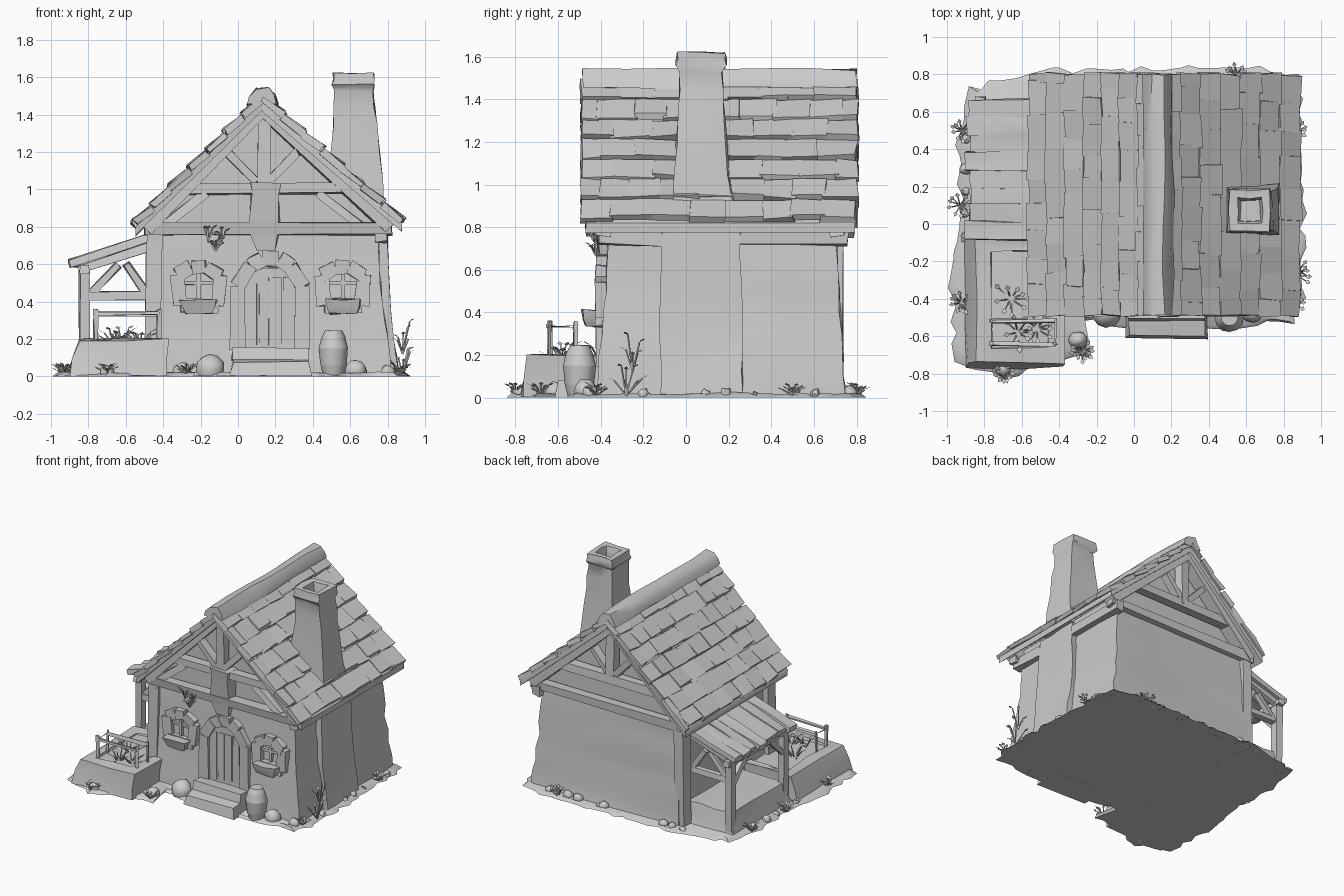
import bpy, bmesh, math, random
from mathutils import Vector, Matrix

random.seed(4)
if "Cube" in bpy.data.objects:
    bpy.data.objects.remove(bpy.data.objects["Cube"])

clay = bpy.data.materials.new("pale_grey_clay")
clay.use_nodes = True
clay.diffuse_color = (0.6, 0.6, 0.6, 1)
clay.node_tree.nodes["Principled BSDF"].inputs["Base Color"].default_value = (0.6, 0.6, 0.6, 1)
Y, Z = Vector((0, 1, 0)), Vector((0, 0, 1))


def finish(name, bm, jitter=0.006, angle=48):
    """Roughen the mesh by hand-hewn wobble and make an object of it."""
    for v in bm.verts:
        v.co += Vector([random.uniform(-jitter, jitter) for _ in range(3)])
        v.co.z = max(v.co.z, 0)
    bmesh.ops.recalc_face_normals(bm, faces=bm.faces)
    mesh = bpy.data.meshes.new(name)
    bm.to_mesh(mesh)
    bm.free()
    mesh.materials.append(clay)
    ob = bpy.data.objects.new(name, mesh)
    bpy.context.collection.objects.link(ob)
    bpy.ops.object.select_all(action="DESELECT")
    ob.select_set(True)
    bpy.context.view_layer.objects.active = ob
    bpy.ops.object.shade_smooth_by_angle(angle=math.radians(angle))


def beam(bm, a, b, w, h, side=Y, cuts=0):
    """Bar from a to b, w wide along side and h deep across it."""
    a, b = Vector(a), Vector(b)
    d = (b - a).normalized()
    s = (side - d * side.dot(d)).normalized()
    n = d.cross(s)
    m = Matrix((s * w, n * h, b - a)).transposed().to_4x4()
    m.translation = (a + b) / 2
    vs = bmesh.ops.create_cube(bm, size=1, matrix=m)["verts"]
    if cuts:
        edges = list({e for v in vs for e in v.link_edges})
        bmesh.ops.subdivide_edges(bm, edges=edges, cuts=cuts, use_grid_fill=True)


def beams(name, bars, w, h, jitter=0.007, side=Y):
    bm = bmesh.new()
    for a, b in bars:
        beam(bm, a, b, w, h, side)
    finish(name, bm, jitter)


def loft(name, rings, cuts=0, jitter=0.008):
    """Rectangles (x0, x1, y0, y1, z) joined one above another."""
    bm = bmesh.new()
    loops = [[bm.verts.new(p) for p in ((x0, y0, z), (x1, y0, z), (x1, y1, z), (x0, y1, z))]
             for x0, x1, y0, y1, z in rings]
    for lo, hi in zip(loops, loops[1:]):
        for i in range(4):
            j = (i + 1) % 4
            bm.faces.new((lo[i], lo[j], hi[j], hi[i]))
    bm.faces.new(loops[0])
    bm.faces.new(loops[-1])
    if cuts:
        bmesh.ops.subdivide_edges(bm, edges=bm.edges[:], cuts=cuts, use_grid_fill=True)
    finish(name, bm, jitter)


def prism(name, profile, y0, y1, jitter=0.004, cuts=0):
    bm = bmesh.new()
    face = bm.faces.new([bm.verts.new((x, y0, z)) for x, z in profile])
    new = bmesh.ops.extrude_face_region(bm, geom=[face])["geom"]
    bmesh.ops.translate(bm, vec=(0, y1 - y0, 0), verts=[g for g in new if isinstance(g, bmesh.types.BMVert)])
    if cuts:
        along = [e for e in bm.edges if abs(e.verts[0].co.y - e.verts[1].co.y) > 0.01]
        bmesh.ops.subdivide_edges(bm, edges=along, cuts=cuts, use_grid_fill=True)
    finish(name, bm, jitter)


# Ground with a ragged edge
outline = [(-0.95, -0.72), (-0.72, -0.83), (-0.25, -0.7), (-0.27, -0.5), (0.0, -0.58), (0.4, -0.56),
           (0.84, -0.52), (0.91, -0.4), (0.9, 0.3), (0.88, 0.8), (0.55, 0.84), (-0.45, 0.82), (-0.9, 0.72),
           (-0.94, 0.5), (-0.93, 0.1), (-0.98, -0.2), (-0.97, -0.45)]
bm = bmesh.new()
pts = []
for p, q in zip(outline, outline[1:] + outline[:1]):
    steps = max(2, int((Vector(q) - Vector(p)).length / 0.06))
    pts += [Vector(p).lerp(Vector(q), i / steps) for i in range(steps)]
low = [bm.verts.new((p.x + random.uniform(-.02, .02), p.y + random.uniform(-.02, .02), 0)) for p in pts]
top = [bm.verts.new((v.co.x * 0.97, v.co.y * 0.97, random.uniform(0.012, 0.025))) for v in low]
for i in range(len(low)):
    j = (i + 1) % len(low)
    bm.faces.new((low[i], low[j], top[j], top[i]))
bm.faces.new(low)
bm.faces.new(top)
finish("ground", bm, 0.002)

# Walls, gable and chimney
loft("house_walls", [(-0.46, 0.82, -0.42, 0.75, 0), (-0.45, 0.77, -0.385, 0.72, 0.4),
                     (-0.44, 0.745, -0.37, 0.70, 0.8)], 3, 0.009)
prism("gable_walls", [(-0.44, 0.76), (0.75, 0.76), (0.75, 0.87), (0.13, 1.44), (-0.44, 0.87)], -0.335, 0.65)
loft("chimney_breast", [(0.68, 0.86, -0.12, 0.27, 0), (0.68, 0.81, -0.12, 0.26, 0.35),
                        (0.68, 0.79, -0.11, 0.25, 0.82)], 2)
loft("chimney", [(0.48, 0.79, -0.07, 0.22, 0.85), (0.49, 0.77, -0.055, 0.2, 1.05), (0.51, 0.74, -0.035, 0.18, 1.35),
                 (0.52, 0.72, -0.025, 0.17, 1.53), (0.505, 0.73, -0.045, 0.19, 1.56),
                 (0.51, 0.725, -0.04, 0.185, 1.62), (0.555, 0.685, 0.005, 0.14, 1.62),
                 (0.57, 0.67, 0.02, 0.125, 1.54)], 1, 0.006)

# Main roof: a slab, overlapping shingles and a ridge cap
ridge = Vector((0.13, 0, 1.515))
for label, eave in (("left", Vector((-0.55, 0, 0.84))), ("right", Vector((0.875, 0, 0.86)))):
    drop = Vector((0, 0, -0.04))
    prism(label + "_roof_slab", [(p.x, p.z) for p in (ridge + drop, eave + drop, eave + drop * 2.2, ridge + drop * 2.4)],
          -0.47, 0.79)
    bm = bmesh.new()
    rows, cols = 7, 8
    for r in range(rows):
        y = -0.485
        for c in range(cols + 1):
            w = random.uniform(0.8, 1.2) * 1.29 / cols * (0.5 if c == 0 and r % 2 else 1)
            w = 0.8 - y if c == cols else min(w, 0.8 - y)
            if w < 0.02:
                continue
            mid = Vector((0, y + w / 2, 0))
            a = ridge.lerp(eave, r / rows) + mid + drop * 0.9
            b = ridge.lerp(eave, (r + 1 + random.uniform(0, 0.12)) / rows) + mid + drop * random.uniform(0.2, 0.6)
            beam(bm, a, b, w + 0.012, 0.034)
            y += w
    finish(label + "_shingles", bm, 0.008, 30)
prism("ridge_cap", [(0.05, 1.45), (0.065, 1.5), (0.1, 1.54), (0.16, 1.54), (0.195, 1.5), (0.21, 1.45)], -0.49, 0.8, 0.008, 5)

# Timber framing on both gables
for label, y, struts in (("front", -0.39, ((0.03, 1.04, 0.19, 1.2), (0.3, 0.98, 0.52, 0.81))),
                         ("back", 0.71, ((0.03, 1.04, 0.17, 1.2),))):
    beams(label + "_rafters", [((0.13, y, 1.43), (-0.5, y, 0.79)), ((0.13, y, 1.43), (0.82, y, 0.8))], 0.1, 0.085)
    beams(label + "_tie_beam", [((-0.5, y, 0.785), (0.82, y, 0.79))], 0.075, 0.065)
    beams(label + "_collar_beam", [((-0.29, y, 1.0), (0.57, y, 1.01))], 0.075, 0.06)
    beams(label + "_king_post", [((0.14, y, 1.0), (0.14, y, 1.42))], 0.07, 0.07)
    beams(label + "_braces", [((0.13 + s * a, y, p), (0.13 + s * b, y, q)) for s in (-1, 1)
                              for a, p, b, q in struts], 0.06, 0.045)
beams("eaves_beams", [((x, a, 0.755), (x, b, 0.75)) for x, a, b in
                      ((0.765, 0.25, 0.76), (0.765, -0.41, -0.11), (-0.45, -0.41, 0.73))], 0.07, 0.07, side=Z)
beams("corner_posts", [((-0.46, y, 0), (-0.45, y, 0.78)) for y in (-0.36, 0.69)], 0.09, 0.08)
loft("hanging_panel", [(0.1, 0.2, -0.41, -0.35, 0.68), (0.06, 0.22, -0.42, -0.35, 0.78),
                       (0.07, 0.22, -0.44, -0.33, 0.98), (0.06, 0.23, -0.45, -0.33, 1.03)])

# Door with an arched surround and step
arch = [(-0.0, 0.14), (0.0, 0.48), (0.07, 0.59), (0.13, 0.63), (0.22, 0.63), (0.28, 0.59), (0.345, 0.48), (0.345, 0.14)]
bm = bmesh.new()
for (x0, z0), (x1, z1) in zip(arch, arch[1:]):
    beam(bm, (x0, -0.38, z0), (x1, -0.38, z1), 0.085, 0.08)
finish("door_surround", bm, 0.006)
prism("door", [(0.03, 0.13), (0.31, 0.13), (0.31, 0.47), (0.25, 0.58), (0.09, 0.58), (0.03, 0.47)], -0.402, -0.34)
beams("door_planks", [((x, -0.397, 0.15), (x, -0.397, 0.53)) for x in (0.075, 0.14, 0.205, 0.27)], 0.02, 0.052, 0.003)
loft("door_step", [(-0.04, 0.39, -0.61, -0.38, 0), (-0.03, 0.38, -0.6, -0.38, 0.08), (-0.03, 0.38, -0.52, -0.38, 0.085),
                   (-0.03, 0.38, -0.51, -0.38, 0.15)])

# Front windows with surrounds, bars and sills
for label, x in (("right", -0.21), ("left", 0.56)):
    ring = [(x - .1, .38), (x - .115, .54), (x - .04, .585), (x + .04, .585), (x + .115, .54), (x + .1, .38)]
    bm = bmesh.new()
    for (a, p), (b, q) in zip(ring, ring[1:] + ring[:1]):
        beam(bm, (a, -0.385, p), (b, -0.385, q), 0.075, 0.075)
    finish(label + "_window_surround", bm, 0.007)
    beams(label + "_window_bars", [((x, -0.39, 0.38), (x, -0.39, 0.58)), ((x - .1, -0.39, 0.5), (x + .1, -0.39, 0.5))],
          0.03, 0.02, 0.002)
    loft(label + "_window_sill", [(x - .07, x + .07, -0.47, -0.37, 0.335), (x - .1, x + .1, -0.49, -0.37, 0.41)], 1)

# Lean-to on the right side of the house
bm = bmesh.new()
for i in range(8):
    y = -0.035 + i * 0.093
    beam(bm, (-0.885 + random.uniform(-.02, .02), y, 0.605), (-0.44, y, 0.75), 0.1, 0.04, cuts=1)
finish("lean_to_roof", bm, 0.007)
ends = (-0.03, 0.62)
beams("lean_to_posts", [((-0.82, y, 0), (-0.82, y, 0.58)) for y in ends], 0.06, 0.055)
beams("lean_to_plate", [((-0.82, -0.08, 0.575), (-0.82, 0.68, 0.575))], 0.05, 0.05, side=Z)
beams("lean_to_rails", [((-0.85, y, 0.575), (-0.45, y, 0.7)) for y in ends]
      + [((-0.82, y, 0.43), (-0.45, y, 0.43)) for y in ends], 0.04, 0.04)
beams("lean_to_braces", [((x0, y, 0.43), (x1, y, 0.6)) for y in ends for x0, x1 in ((-0.8, -0.64), (-0.48, -0.6))]
      + [((-0.82, y, 0.38), (-0.82, y + d, 0.56)) for y, d in zip(ends, (0.18, -0.18))], 0.035, 0.04)
loft("lean_to_low_wall", [(-0.87, -0.42, -0.06, 0.66, 0), (-0.83, -0.42, -0.02, 0.62, 0.17)], 2)

# Raised planter with soil and fence
loft("planter", [(-0.9, -0.37, -0.77, -0.08, 0), (-0.85, -0.38, -0.74, -0.08, 0.2),
                 (-0.77, -0.45, -0.66, -0.14, 0.2), (-0.77, -0.45, -0.66, -0.14, 0.18)], 1, 0.012)
corners = [(-0.76, -0.64), (-0.42, -0.64), (-0.42, -0.52), (-0.76, -0.52)]
beams("planter_fence", [((x, y, 0.15), (x, y, 0.36)) for x, y in corners]
      + [((x0, y0, 0.335), (x1, y1, 0.335)) for (x0, y0), (x1, y1) in zip(corners, corners[1:] + corners[:1])], 0.02, 0.02)

# Barrel by the door
bm = bmesh.new()
for z0, z1, r0, r1 in ((0, .06, .055, .07), (.06, .15, .07, .078), (.15, .21, .078, .062), (.21, .245, .062, .045)):
    bmesh.ops.create_cone(bm, cap_ends=True, segments=12, radius1=r0, radius2=r1, depth=z1 - z0,
                          matrix=Matrix.Translation((0.51, -0.5, (z0 + z1) / 2)))
bmesh.ops.remove_doubles(bm, verts=bm.verts[:], dist=0.002)
finish("barrel", bm, 0.002)

# Boulders and rubble round the foot of the walls
bm = bmesh.new()
stones = [(-0.15, -0.48, .08), (0.63, -0.47, .06), (-0.3, -0.62, .05), (0.8, -0.45, .04), (-0.7, -0.78, .04)]
stones += [(random.uniform(-.8, .8), 0.77, random.uniform(.02, .04)) for _ in range(9)]
stones += [(s, random.uniform(-.3, .65), random.uniform(.02, .035)) for s in (-0.9, 0.86) for _ in range(6)]
for x, y, r in stones:
    m = Matrix.Translation((x, y, r * 0.5)) @ Matrix.Diagonal((1, 0.9, 1, 1))
    bmesh.ops.create_icosphere(bm, subdivisions=2, radius=r, matrix=m)
finish("boulders", bm, 0.005, 50)


def plant(name, at, count, reach, height, leaf):
    """Bent stems ending in diamond leaves."""
    bm = bmesh.new()
    base = Vector(at)
    for i in range(count):
        t = i * 2.4
        out = Vector((math.cos(t), math.sin(t), 0))
        tip = base + out * reach * random.uniform(0.5, 1) + Z * height * random.uniform(0.4, 1)
        beam(bm, base, tip, 0.006, 0.006, Vector((0.3, 1, 0.2)))
        across = out.cross(Z) * leaf * 0.4
        far = tip + (out + Z * 0.5) * leaf
        mid = (tip + far) / 2
        bm.faces.new([bm.verts.new(p) for p in (tip, mid + across, far, mid - across)])
    finish(name, bm, 0.001)


# Planting
for i, (x, y) in enumerate(((-0.62, -0.58), (-0.52, -0.56), (-0.66, -0.4))):
    plant(f"planter_flower_{i}", (x, y, 0.16), 9, 0.08, 0.1, 0.035)
for i, (x, z) in enumerate(((-0.16, 0.73), (-0.09, 0.72), (-0.12, 0.67))):
    plant(f"wall_creeper_{i}", (x, -0.425, z), 9, 0.03, 0.07, 0.03)
plant("side_shrub_low", (0.88, -0.28, 0.01), 7, 0.08, 0.15, 0.03)
plant("side_shrub_tall", (0.88, -0.25, 0.12), 6, 0.06, 0.18, 0.03)
for i, (x, y) in enumerate(((-0.92, -0.42), (-0.7, -0.8), (-0.28, -0.68), (0.87, 0.5), (-0.92, 0.5), (0.85, -0.42),
                            (0.55, 0.8), (-0.93, 0.1))):
    plant(f"grass_tuft_{i}", (x, y, 0.01), 11, 0.045, 0.05, 0.03)
